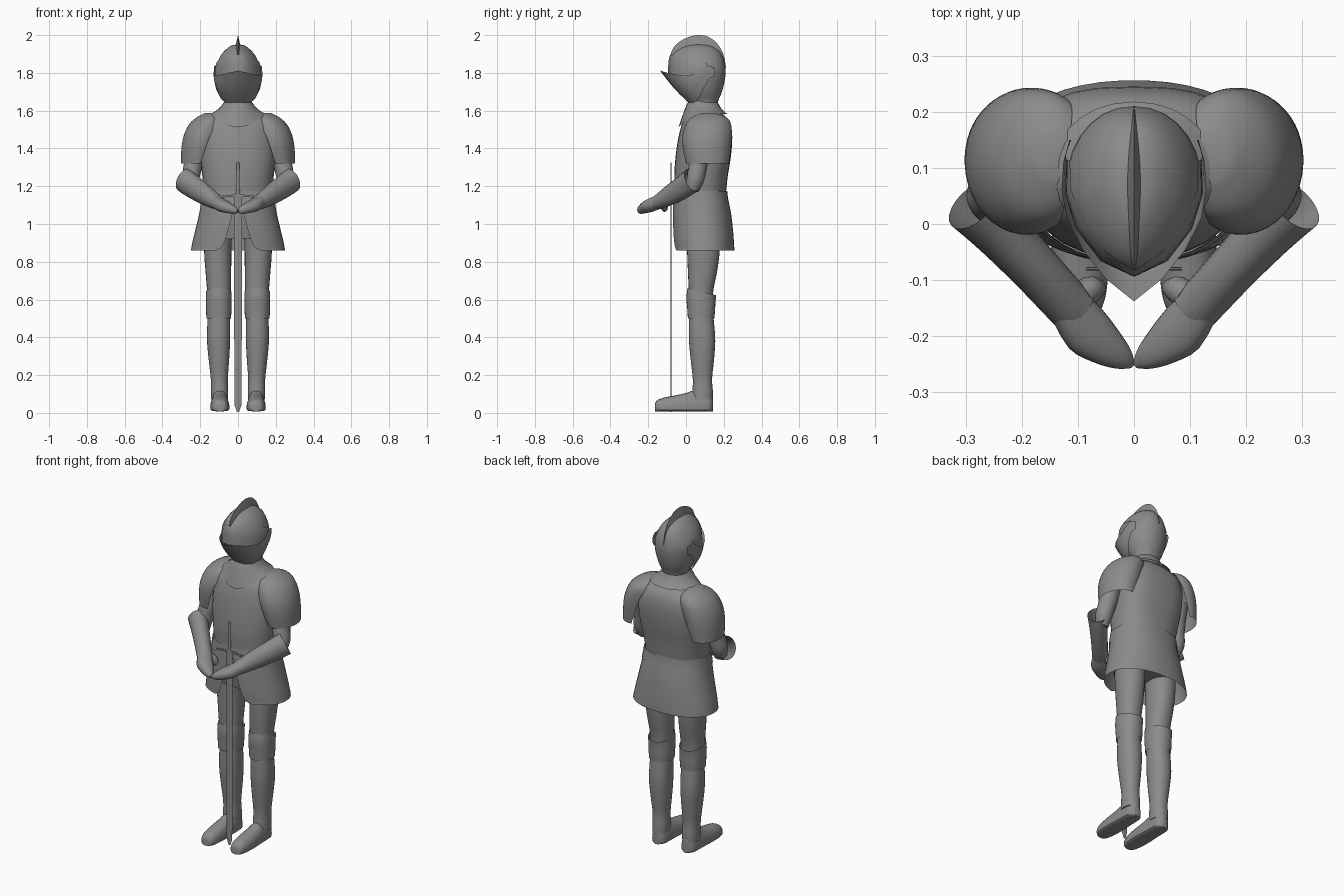
import bpy, bmesh, math
from mathutils import Vector

STEEL = bpy.data.materials.new("dark_steel")
STEEL.diffuse_color = (.26, .26, .26, 1)


def spline(rows, sub):
    """Catmull-Rom interpolation between rows of points."""
    out = []
    for i in range(len(rows) - 1):
        r0, r1 = rows[max(i - 1, 0)], rows[i]
        r2, r3 = rows[i + 1], rows[min(i + 2, len(rows) - 1)]
        for k in range(sub):
            t = k / sub
            out.append([0.5 * (2 * b + (c - a) * t + (2 * a - 5 * b + 4 * c - d) * t * t
                        + (3 * b - a - 3 * c + d) * t ** 3)
                        for a, b, c, d in zip(r0, r1, r2, r3)])
    return out + [rows[-1]]


def grid(name, rows, closed=True, caps=(False, False), mirror=False, sub=3):
    """Skin a mesh over rows of points."""
    rows = spline([[Vector(p) for p in r] for r in rows], sub)
    bm = bmesh.new()
    vs = [[bm.verts.new(p) for p in r] for r in rows]
    n = len(vs[0])
    for a, b in zip(vs, vs[1:]):
        for j in range(n if closed else n - 1):
            k = (j + 1) % n
            bm.faces.new((a[j], a[k], b[k], b[j]))
    for cap, r in zip(caps, (vs[0], vs[-1])):
        if cap:
            bm.faces.new(r)
    bmesh.ops.remove_doubles(bm, verts=bm.verts, dist=1e-5)
    bmesh.ops.recalc_face_normals(bm, faces=bm.faces)
    me = bpy.data.meshes.new(name)
    bm.to_mesh(me)
    bm.free()
    me.materials.append(STEEL)
    ob = bpy.data.objects.new(name, me)
    bpy.context.collection.objects.link(ob)
    if mirror:
        ob.modifiers.new("mirror", 'MIRROR').use_axis = (True, False, False)
    return ob


def sgnpow(v, p):
    return math.copysign(abs(v) ** p, v)


def hring(z, cx, rx, yf, yb, e=2.2, ef=None, n=28, a0=0, a1=None):
    """Horizontal ring from front yf to back yb; ef shapes the front half."""
    cy, ry, pts = (yf + yb) / 2, (yb - yf) / 2, []
    for i in range(n):
        a = 2 * math.pi * i / n if a1 is None else a0 + (a1 - a0) * i / (n - 1)
        c, s = math.cos(a), math.sin(a)
        ex = 2 / (ef if ef and s < 0 else e)
        pts.append((cx + rx * sgnpow(c, ex), cy + ry * sgnpow(s, ex), z))
    return pts


def aring(c, d, a, b, e=2, n=20):
    """Ring around direction d: half width a, half height b."""
    c, d = Vector(c), Vector(d).normalized()
    up = Vector((0, 0, 1)) if abs(d.z) < 0.9 else Vector((0, -1, 0))
    u = d.cross(up).normalized()
    v = u.cross(d)
    return [c + u * a * sgnpow(math.cos(t), 2 / e) + v * b * sgnpow(math.sin(t), 2 / e)
            for t in (2 * math.pi * i / n for i in range(n))]


# Helmet skull and neck
grid("helmet_skull", [hring(z, 0, r, f, b, 2.1, 1.7) for z, r, f, b in (
    (1.60, .073, .02, .16), (1.65, .075, .02, .17), (1.70, .10, -.03, .19),
    (1.76, .118, -.07, .205), (1.82, .12, -.085, .21), (1.88, .098, -.08, .197),
    (1.92, .068, -.045, .17), (1.945, .034, .01, .12), (1.95, .004, .065, .075))],
    caps=(False, True))

# Crest ridge along the crown
rows = []
for y, z in ((-.082, 1.895), (-.066, 1.935), (-.03, 1.968), (.02, 1.992), (.07, 2.0),
             (.12, 1.99), (.165, 1.955), (.198, 1.90), (.212, 1.83)):
    by, bz = .07 + (y - .07) * .72, 1.78 + (z - 1.78) * .72
    rows.append([(-.014, by, bz), (0, y, z), (.014, by, bz)])
grid("helmet_crest", rows, caps=(True, True))

# Lower face guard with pointed beak, and brow plate above the eye slot
grid("face_guard", list(zip(
    [(0, -.138, 1.812), (0, -.065, 1.72), (0, .015, 1.64)],
    [(.05, -.098, 1.80), (.05, -.04, 1.71), (.035, .02, 1.638)],
    [(.092, -.045, 1.79), (.092, -.01, 1.715), (.07, .045, 1.645)],
    [(.12, .01, 1.785), (.115, .025, 1.73), (.092, .07, 1.665)],
    [(.129, .06, 1.80), (.127, .06, 1.765), (.116, .09, 1.715)],
    [(.125, .11, 1.84), (.126, .11, 1.81), (.122, .125, 1.77)],
    [(.114, .148, 1.83), (.115, .15, 1.81), (.112, .15, 1.785)])),
    closed=False, mirror=True)
grid("brow_plate", list(zip(
    [(0, -.083, 1.898), (0, -.093, 1.86), (0, -.094, 1.79)],
    [(.05, -.05, 1.888), (.058, -.060, 1.85), (.06, -.066, 1.78)],
    [(.09, .005, 1.875), (.10, -.006, 1.84), (.104, -.008, 1.77)],
    [(.112, .06, 1.86), (.12, .055, 1.83), (.123, .055, 1.78)],
    [(.114, .11, 1.85), (.119, .115, 1.83), (.120, .115, 1.80)])),
    closed=False, mirror=True)

# Flared neck collar, dipping to a point at the front
low = [(x, y, 1.582 - .07 * max(0, (.08 - y) / .12) ** 1.6)
       for x, y, z in hring(0, 0, .146, -.04, .218, 2.1, 1.8)]
mid = hring(1.612, 0, .1, -.005, .187, 2.1, 2)
grid("neck_collar", [hring(1.65, 0, .071, .014, .165), mid, low])

# Breastplate and back
grid("breastplate", [hring(z, 0, r, f, b, e, 2.3) for z, r, f, b, e in (
    (1.12, .182, -.055, .205, 2.3), (1.18, .182, -.06, .213, 2.4), (1.26, .19, -.062, .222, 2.6),
    (1.36, .2, -.055, .238, 2.8), (1.46, .2, -.04, .245, 2.8), (1.53, .188, -.02, .234, 2.6),
    (1.57, .145, .005, .208, 2.2), (1.61, .08, .035, .16, 2.1))], caps=(True, True))
grid("waist_belt", [hring(z, 0, r, f, b, 2.4) for z, r, f, b in (
    (1.11, .197, -.068, .228), (1.14, .192, -.066, .222), (1.175, .187, -.064, .218))])

# Skirt: flared plate open at the front with rounded lower corners
rows = []
for z, r, f, b, gap in ((1.14, .192, -.066, .222, 2), (1.05, .207, -.07, .24, 7),
                        (.96, .228, -.07, .25, 12), (.91, .24, -.068, .254, 15),
                        (.875, .247, -.065, .256, 19), (.86, .25, -.065, .256, 26)):
    g = math.radians(gap)
    rows.append(hring(z, 0, r, f, b, 2.2, n=40, a0=g - math.pi / 2, a1=1.5 * math.pi - g))
grid("skirt", rows, closed=False)
grid("hips", [hring(z, 0, r, f, b, 2.5) for z, r, f, b in (
    (1.14, .18, -.055, .20), (1.02, .185, -.05, .21), (.92, .18, -.03, .20))],
    caps=(True, True))

# Shoulder plates: open shells wrapped over the outside of the torso
grid("shoulder_plate", [hring(z, c, o - c, f, b, 2.0, a0=-t, a1=t) for z, c, o, f, b, t in (
    (1.32, .215, .302, .0, .228, 1.75), (1.40, .20, .300, -.016, .238, 1.85),
    (1.47, .185, .287, -.018, .243, 1.95), (1.53, .165, .258, .0, .238, 2.1),
    (1.565, .15, .218, .03, .215, 2.2), (1.588, .14, .175, .08, .16, 2.3))],
    closed=False, caps=(False, True), mirror=True)

# Upper arm, forearm guard and mitten hand
grid("upper_arm", [aring(c, d, r, r) for c, d, r in (
    ((.225, .10, 1.46), (0, -.2, -1), .055), ((.237, .066, 1.32), (.1, -.2, -1), .049),
    ((.252, .05, 1.24), (.1, -.3, -1), .047), ((.25, .03, 1.18), (0, -.4, -1), .036))],
    caps=(True, True), mirror=True)
d = (-.155, -.165, -.11)
grid("forearm_guard", [aring(c, d, a, b) for c, a, b in (
    ((.286, .034, 1.233), .054, .066), ((.24, -.012, 1.198), .049, .062),
    ((.18, -.075, 1.158), .045, .055), ((.125, -.135, 1.122), .043, .042),
    ((.105, -.155, 1.11), .043, .036))], mirror=True)
d2 = (-.11, -.085, -.035)
grid("hand", [aring(c, d2, a, b, 2.3) for c, a, b in (
    ((.13, -.13, 1.125), .036, .034), ((.088, -.185, 1.10), .046, .034),
    ((.05, -.218, 1.085), .036, .028), ((.02, -.24, 1.073), .022, .02),
    ((.003, -.252, 1.067), .006, .008))], caps=(True, True), mirror=True)
grid("thumb", [aring(c, (-.03, .02, -.03), r, r, n=10) for c, r in (
    ((.095, -.13, 1.115), .024), ((.075, -.115, 1.095), .024),
    ((.06, -.11, 1.075), .014))], caps=(True, True), mirror=True)

# Legs
grid("thigh", [hring(z, c, r, f, b) for z, c, r, f, b in (
    (.98, .105, .074, .0, .185), (.85, .107, .072, .006, .178), (.75, .104, .068, .01, .165),
    (.65, .101, .063, .015, .145), (.56, .101, .058, .02, .14))],
    caps=(True, True), mirror=True)
rows = []
for z, r, f, b in ((.66, .067, .008, .16), (.61, .068, .002, .156), (.56, .068, .006, .154),
                   (.50, .065, .01, .15)):
    slope = .25 * (z - .50) / .16
    rows.append([(x, y, w - slope * (y - .01)) for x, y, w in hring(z, .102, r, f, b)])
grid("knee_guard", rows, mirror=True)
grid("shin_guard", [hring(z, c, r, f, b) for z, c, r, f, b in (
    (.56, .101, .058, .02, .14), (.48, .102, .060, .016, .148), (.38, .103, .061, .016, .155),
    (.28, .101, .054, .025, .148), (.18, .099, .045, .036, .138), (.12, .098, .046, .034, .142),
    (.07, .098, .046, .03, .142))], caps=(True, True), mirror=True)

# Armoured shoes with flat soles
rows = []
for y, w, h in ((-.165, .022, .045), (-.155, .036, .065), (-.12, .047, .08), (-.06, .051, .092),
                (0, .049, .105), (.04, .047, .118), (.10, .045, .11), (.128, .036, .105),
                (.142, .016, .10)):
    rows.append([(.096 + w * sgnpow(math.cos(t), .8), y,
                  max(.008, .03 + (h - .03) * math.sin(t) if math.sin(t) > 0
                      else .03 + .022 * sgnpow(math.sin(t), .4)))
                 for t in (2 * math.pi * i / 20 for i in range(20))])
grid("shoe", rows, caps=(True, True), mirror=True)

# Sword standing point-down
down = (0, 0, -1)
grid("sword_blade", [aring((0, -.08, z), down, a, .003, n=4) for z, a in (
    (1.15, .021), (.6, .021), (.04, .018), (.005, .006))], caps=(True, True), sub=1)
grid("sword_grip", [aring((0, -.08, z), down, a, .003, n=8) for z, a in (
    (1.325, .007), (1.24, .008), (1.15, .010))], caps=(True, True), sub=1)
grid("sword_guard", [aring((x, -.08, 1.15 - .6 * x * x), (1, 0, 0), .003, h, n=6) for x, h in (
    (-.085, .007), (-.04, .006), (0, .01), (.04, .006), (.085, .007))], caps=(True, True), sub=1)

# Smooth shading with sharp edges kept
for ob in bpy.context.scene.objects:
    ob.select_set(True)
    bpy.context.view_layer.objects.active = ob
bpy.ops.object.shade_smooth_by_angle(angle=math.radians(40))
